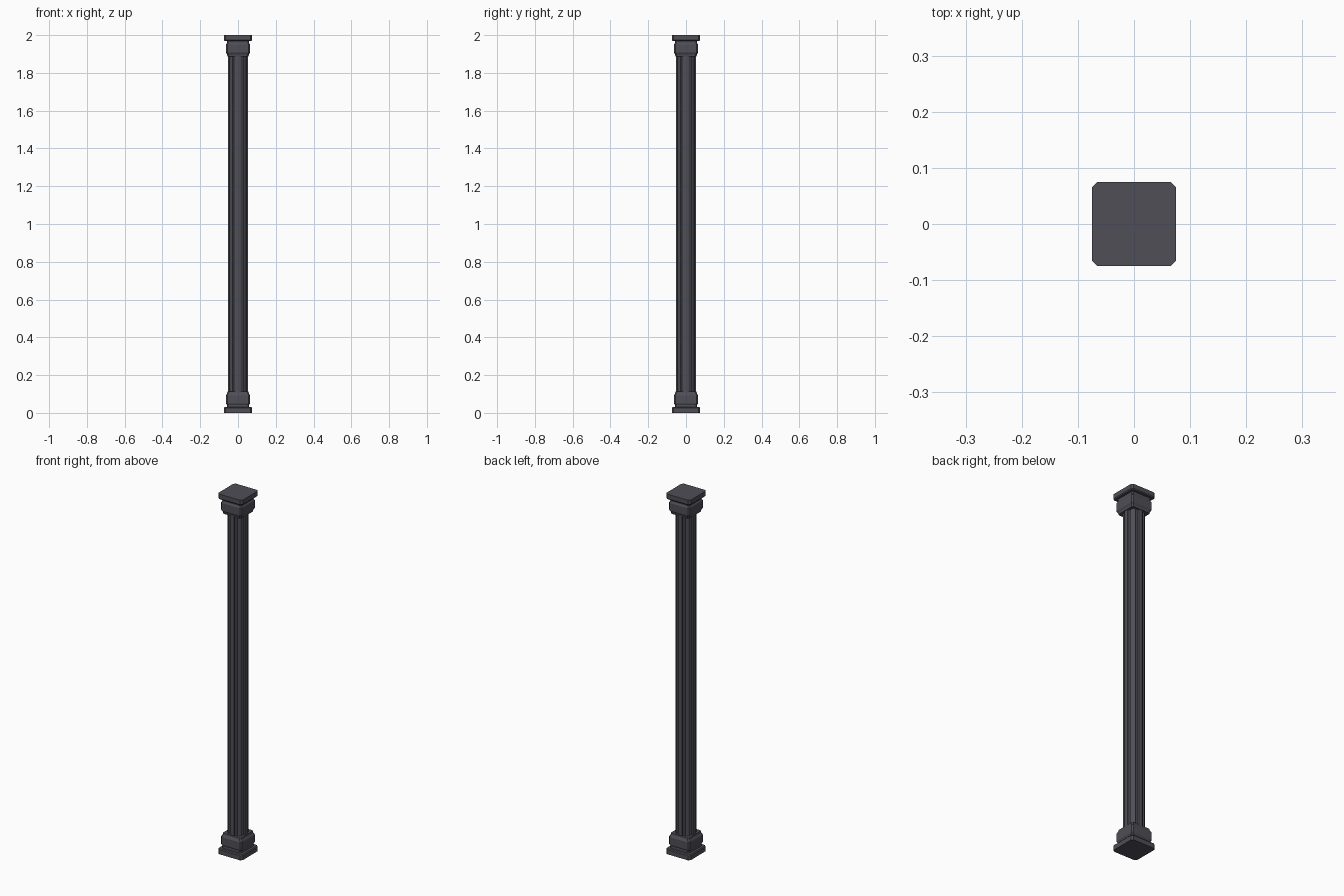
import bpy, bmesh, math

if "Cube" in bpy.data.objects:
    bpy.data.objects.remove(bpy.data.objects["Cube"])

mat = bpy.data.materials.new("dark_stone")
mat.diffuse_color = (0.08, 0.077, 0.095, 1)
mat.use_nodes = True
mat.node_tree.nodes["Principled BSDF"].inputs["Base Color"].default_value = mat.diffuse_color


def loft(name, rings):
    """Skin a stack of matching rings and cap both ends."""
    bm = bmesh.new()
    loops = [[bm.verts.new(p) for p in ring] for ring in rings]
    n = len(loops[0])
    for a, b in zip(loops, loops[1:]):
        for i in range(n):
            j = (i + 1) % n
            bm.faces.new((a[i], a[j], b[j], b[i]))
    bm.faces.new(loops[0][::-1])
    bm.faces.new(loops[-1])
    bmesh.ops.recalc_face_normals(bm, faces=bm.faces)
    me = bpy.data.meshes.new(name)
    bm.to_mesh(me)
    bm.free()
    me.materials.append(mat)
    ob = bpy.data.objects.new(name, me)
    bpy.context.collection.objects.link(ob)
    return ob


def square_ring(h, c, z):
    """Square of half width h with corners cut by c."""
    k = h - c
    return [(h, -k, z), (h, k, z), (k, h, z), (-k, h, z),
            (-h, k, z), (-h, -k, z), (-k, -h, z), (k, -h, z)]


def flute_ring(z, ribs=8):
    """Round section with flat-faced ribs and sunken flutes."""
    ring = []
    for i in range(ribs):
        for deg, r in ((-13, .053), (0, .0535), (13, .053), (17, .046), (28, .046)):
            a = math.radians(i * 360 / ribs + deg)
            ring.append((r * math.cos(a), r * math.sin(a), z))
    return ring


# half width, corner cut, height
slab = [(.075, .01, 0), (.075, .01, .025), (.071, .008, .03)]
block = [(.059, .007, .03), (.059, .007, .043), (.064, .008, .051),
         (.064, .008, .093), (.058, .007, .103), (.056, .007, .113)]

# base and mirrored capital
for slab_name, block_name, top in (("base_plinth", "base_block", False),
                                   ("capital_slab", "capital_block", True)):
    for name, profile in ((slab_name, slab), (block_name, block)):
        loft(name, [square_ring(h, c, 2 - z if top else z) for h, c, z in profile])

# fluted shaft
loft("fluted_shaft", [flute_ring(.11), flute_ring(1.89)])
